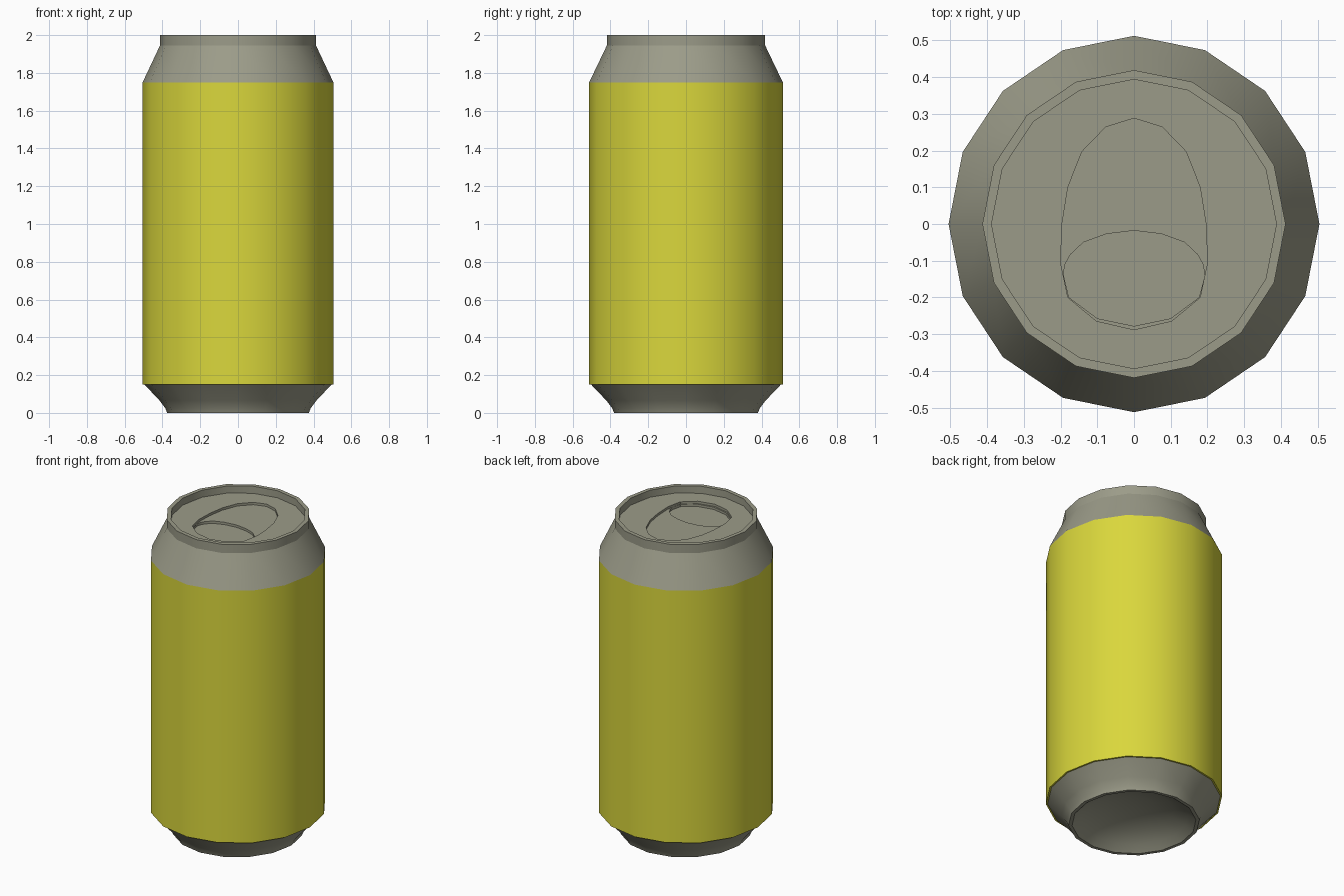
import bpy, bmesh, math

if "Cube" in bpy.data.objects:
    bpy.data.objects.remove(bpy.data.objects["Cube"])

SIDES = 16


def material(name, rgb):
    m = bpy.data.materials.new(name)
    m.diffuse_color = (*rgb, 1)
    m.use_nodes = True
    m.node_tree.nodes["Principled BSDF"].inputs["Base Color"].default_value = m.diffuse_color
    return m


def ring(r, z):
    # slightly oval 16-sided ring, starting at +y and running clockwise
    return [(r * math.sin(2 * math.pi * i / SIDES),
             1.015 * r * math.cos(2 * math.pi * i / SIDES), z) for i in range(SIDES)]


def mirrored(half, z):
    # full outline from the nine points of its right half
    left = [(-x, y) for x, y in half[-2:0:-1]]
    return [(x, y, z) for x, y in half + left]


# outlines pressed into the lid
panel = [(0, .288), (.077, .264), (.142, .197), (.18, .1), (.196, 0),
         (.2, -.105), (.18, -.2), (.103, -.264), (0, -.288)]
mouth = [(0, -.018), (.075, -.027), (.138, -.05), (.173, -.083), (.188, -.11),
         (.193, -.14), (.177, -.2), (.1, -.257), (0, -.278)]

# rings from the underside dome, up the outside, over the rim and into the lid
loops = [ring(.12, .10), ring(.23, .075), ring(.31, .035), ring(.355, 0),
         ring(.375, 0), ring(.385, .025), ring(.415, .065), ring(.495, .15),
         ring(.505, .15), ring(.505, 1.75),
         ring(.413, 1.945), ring(.413, 2.0), ring(.388, 2.0), ring(.388, 1.955),
         mirrored(panel, 1.955), mirrored(panel, 1.94),
         mirrored(mouth, 1.94), mirrored(mouth, 1.925)]
LABEL_SPANS = (7, 8)

bm = bmesh.new()
rows = [[bm.verts.new(p) for p in loop] for loop in loops]
for k in range(len(rows) - 1):
    a, b = rows[k], rows[k + 1]
    for i in range(SIDES):
        j = (i + 1) % SIDES
        f = bm.faces.new((a[i], a[j], b[j], b[i]))
        f.material_index = 1 if k in LABEL_SPANS else 0
# dome centre and floor of the mouth
centre = bm.verts.new((0, 0, .11))
for i in range(SIDES):
    bm.faces.new((rows[0][i], rows[0][(i + 1) % SIDES], centre))
bm.faces.new(rows[-1])
bmesh.ops.recalc_face_normals(bm, faces=bm.faces[:])

mesh = bpy.data.meshes.new("drink_can")
bm.to_mesh(mesh)
bm.free()
mesh.materials.append(material("grey metal", (.33, .33, .25)))
mesh.materials.append(material("yellow label", (.70, .68, .045)))
can = bpy.data.objects.new("drink_can", mesh)
bpy.context.collection.objects.link(can)

bpy.context.view_layer.objects.active = can
can.select_set(True)
bpy.ops.object.shade_smooth_by_angle(angle=math.radians(24))
